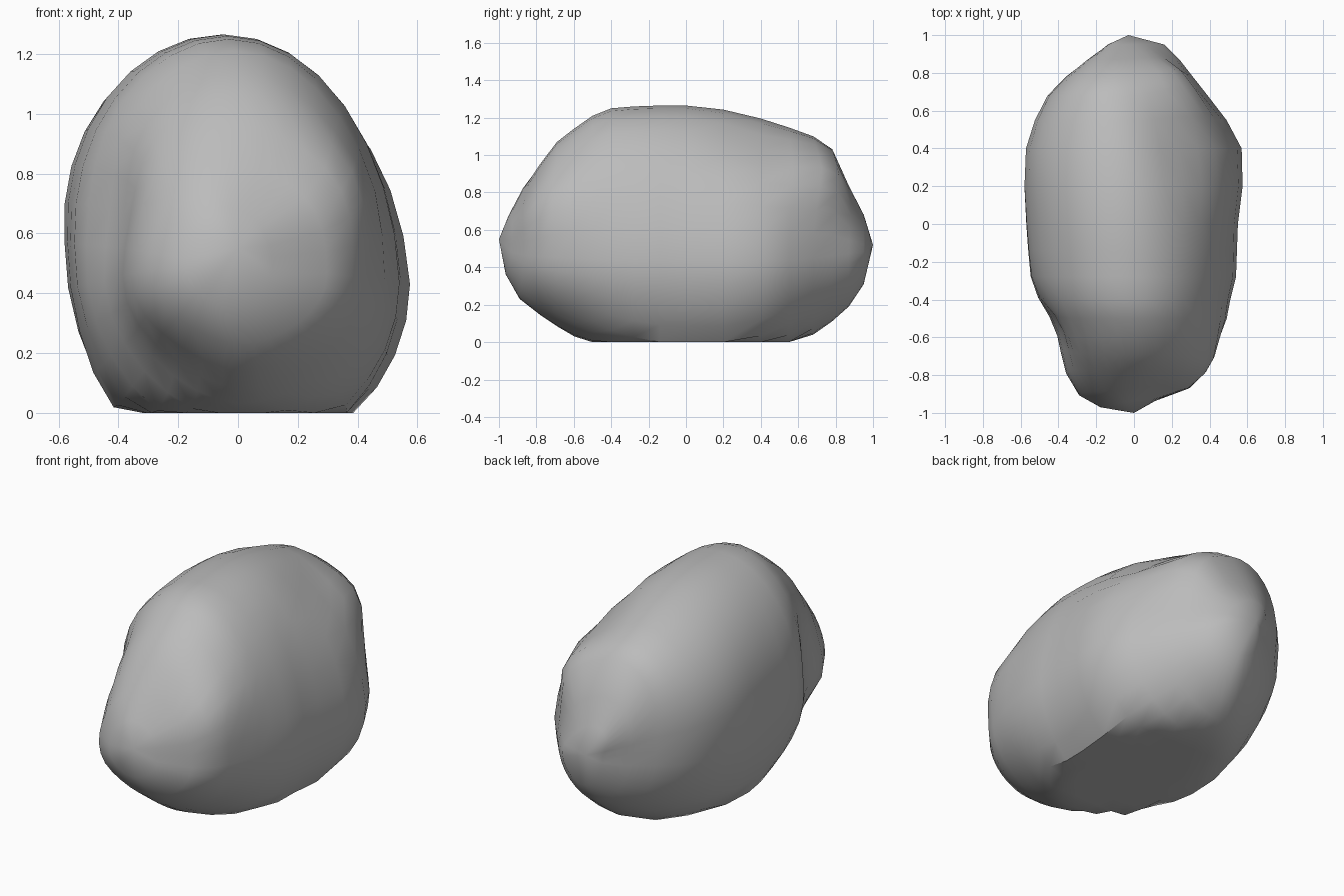
import bpy, bmesh, math
from mathutils import Vector

cube = bpy.data.objects.get("Cube")
if cube:
    bpy.data.objects.remove(cube)

# Stone colour
stone = bpy.data.materials.new("grey stone")
stone.use_nodes = True
grey = (0.5, 0.5, 0.5, 1)
stone.diffuse_color = grey
stone.node_tree.nodes["Principled BSDF"].inputs["Base Color"].default_value = grey

# Cross-sections from front to back: y, right edge, left edge, underside, top
SECTIONS = [
    (-.96, -.17, .12, .36, .70), (-.89, -.28, .30, .23, .84),
    (-.78, -.36, .38, .14, .96), (-.69, -.4, .42, .08, 1.07),
    (-.6, -.43, .45, .03, 1.14), (-.5, -.47, .49, -.03, 1.21),
    (-.4, -.52, .51, -.1, 1.25), (-.28, -.55, .54, -.15, 1.26),
    (-.14, -.56, .545, -.19, 1.265), (0, -.57, .55, -.2, 1.265),
    (.2, -.58, .575, -.2, 1.245), (.4, -.57, .57, -.14, 1.2),
    (.55, -.52, .49, -.05, 1.15), (.68, -.45, .39, .04, 1.1),
    (.78, -.35, .31, .11, 1.03), (.87, -.23, .24, .19, .83),
    (.95, -.11, .16, .31, .68)]
TIPS = (Vector((0, -1, .55)), Vector((-.03, 1, .52)))
SEGMENTS = 32

# Dents and bulges: centre, radius, push
BUMPS = [
    ((.33, -.68, .74), .28, (.04, -.03, .01)),
    ((.18, -.84, .5), .22, (-.01, .05, 0)),
    ((.08, -.88, .74), .24, (0, .04, -.03)),
    ((-.4, -.58, .66), .3, (.045, .03, 0)),
    ((-.22, -.8, .4), .26, (-.03, -.03, 0)),
    ((-.25, -.75, .12), .25, (0, .05, .02)),
    ((.28, .4, 1.1), .33, (-.03, 0, -.05)),
    ((.25, .74, .9), .3, (.06, .05, .03)),
    ((-.38, 0, .02), .35, (-.03, 0, 0))]


def sculpt(p):
    moved = p.copy()
    for centre, radius, push in BUMPS:
        d = (p - Vector(centre)).length / radius
        if d < 1.5:
            moved += Vector(push) * math.exp(-2 * d * d)
    moved.z = max(0, moved.z)
    return moved


def ring(y, x0, x1, bottom, top):
    middle, half = (x0 + x1) / 2, (x1 - x0) / 2
    lean = .045 + .05 * y
    for i in range(SEGMENTS):
        a = 2 * math.pi * i / SEGMENTS
        c, s = math.cos(a), math.sin(a)
        belt = .5 - .12 * half * c
        rise = (top - belt) if s > 0 else (belt - bottom)
        taper = 1 if s > 0 else 1.15
        wide = math.copysign(abs(c) ** taper, c)
        x = middle + half * wide - lean * max(0, s)
        yield sculpt(Vector((x, y, belt + rise * s)))


# Loft the boulder and close both ends
bm = bmesh.new()
rings = [[bm.verts.new(p) for p in ring(*s)] for s in SECTIONS]
front, back = [bm.verts.new(t) for t in TIPS]
for i in range(SEGMENTS):
    j = (i + 1) % SEGMENTS
    for a, b in zip(rings, rings[1:]):
        bm.faces.new((a[i], a[j], b[j], b[i]))
    bm.faces.new((front, rings[0][j], rings[0][i]))
    bm.faces.new((back, rings[-1][i], rings[-1][j]))
bmesh.ops.recalc_face_normals(bm, faces=bm.faces)
mesh = bpy.data.meshes.new("boulder")
bm.to_mesh(mesh)
bm.free()
mesh.materials.append(stone)
boulder = bpy.data.objects.new("boulder", mesh)
bpy.context.collection.objects.link(boulder)

# Smooth stone with a crisp edge around the flat base
bpy.context.view_layer.objects.active = boulder
boulder.select_set(True)
bpy.ops.object.shade_smooth_by_angle(angle=math.radians(35))
